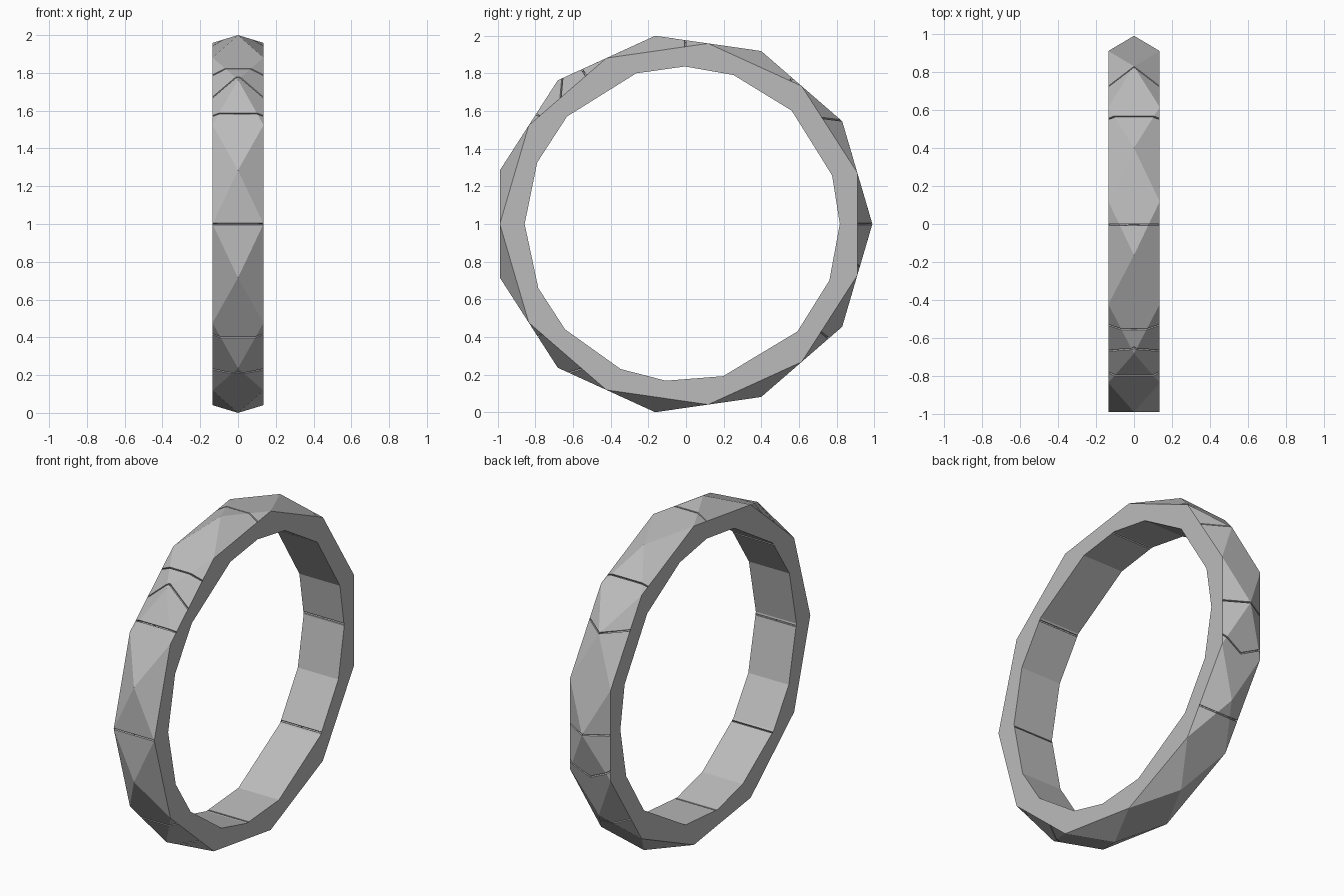
import bpy
import bmesh
from math import sin, cos, radians
from mathutils import Vector

default = bpy.data.objects.get("Cube")
if default:
    bpy.data.objects.remove(default)

HALF = 0.135                       # half of the ring's width
CENTRE = Vector((0, -0.02, 1))
SIDES = 11
STEP = 360 / SIDES
RIDGE_R, RIM_R, BORE_R = 1.01, 0.969, 0.837
BORE_ANGLES = [0, 18, 46, 71, 89, 107, 137, 157, 180,
               204, 222, 247, 264, 285, 317, 339]

stone = bpy.data.materials.new("grey_stone")
stone.use_nodes = True
grey = (0.5, 0.5, 0.5, 1)
stone.diffuse_color = grey
stone.node_tree.nodes["Principled BSDF"].inputs["Base Color"].default_value = grey


def radial(angle):
    return Vector((0, cos(radians(angle)), sin(radians(angle))))


def ring(bm, x, radius, angles):
    return [bm.verts.new(CENTRE + radial(a) * radius + Vector((x, 0, 0))) for a in angles]


def loop_edges(bm, verts):
    return [bm.edges.get((v, verts[i - 1])) for i, v in enumerate(verts)]


def cut_seam(bm, faces, angle, skew, side, outward, width=0.004, depth=0.012):
    """Slice a thin strip on one half of the band and sink it."""
    # Plane runs through the ring axis at the ridge, leaning by skew at the rim
    along = radial(angle + 90)
    normal = (along - Vector((side * skew, 0, 0))).normalized()
    point = CENTRE + radial(angle) * 0.9

    def local():
        return [f for f in bm.faces if f[faces] == outward
                and f.calc_center_median().x * side > 0
                and (f.calc_center_median() - CENTRE).dot(radial(angle)) > 0.5]

    for offset in (-width, width):
        chosen = local()
        geom = chosen + list({e for f in chosen for e in f.edges}) \
            + list({v for f in chosen for v in f.verts})
        bmesh.ops.bisect_plane(bm, geom=geom, dist=1e-5,
                               plane_co=point + normal * offset, plane_no=normal)
    strip = [f for f in local()
             if abs((f.calc_center_median() - point).dot(normal)) < width * 0.99]
    if strip:
        bmesh.ops.inset_region(bm, faces=strip, thickness=0.0015, depth=-depth,
                               use_even_offset=False)


bm = bmesh.new()
kind = bm.faces.layers.int.new("kind")      # 1 outer facets, 2 bore, 0 side walls

# Outer ridge, shared by both halves, and the rim points set between its corners
ridge = ring(bm, 0, RIDGE_R, [i * STEP for i in range(SIDES)])
bore_mid = ring(bm, 0, BORE_R, BORE_ANGLES)
for side in (-1, 1):
    rim = ring(bm, side * HALF, RIM_R, [(i + 0.5) * STEP for i in range(SIDES)])
    bore = ring(bm, side * HALF, BORE_R, BORE_ANGLES)
    # Triangular outer facets
    for i in range(SIDES):
        bm.faces.new((ridge[i - 1], ridge[i], rim[i - 1]))[kind] = 1
        bm.faces.new((rim[i - 1], ridge[i], rim[i]))[kind] = 1
    # Flat facets of the bore
    for i in range(len(bore)):
        bm.faces.new((bore[i - 1], bore[i], bore_mid[i], bore_mid[i - 1]))[kind] = 2
    # Side wall between the two outlines
    bmesh.ops.triangle_fill(bm, use_beauty=True, normal=(side, 0, 0),
                            edges=loop_edges(bm, rim) + loop_edges(bm, bore))
bmesh.ops.recalc_face_normals(bm, faces=bm.faces)

# Seams between stones: (angle, lean towards the rim)
OUTER_SEAMS = [(180, 0), (143, 0), (123, 0), (129, 0.6), (89, 0), (53, 0),
               (33, 0.5), (0, 0), (343, 0.5), (322, 0), (232, 0.4), (218, 0)]
for side in (-1, 1):
    for angle, skew in OUTER_SEAMS:
        cut_seam(bm, kind, angle, skew, side, 1)
    for angle in BORE_ANGLES[::2]:
        cut_seam(bm, kind, angle + 1, 0, side, 2)

mesh = bpy.data.meshes.new("stone_ring")
bm.to_mesh(mesh)
bm.free()
mesh.materials.append(stone)
stone_ring = bpy.data.objects.new("stone_ring", mesh)
bpy.context.collection.objects.link(stone_ring)
